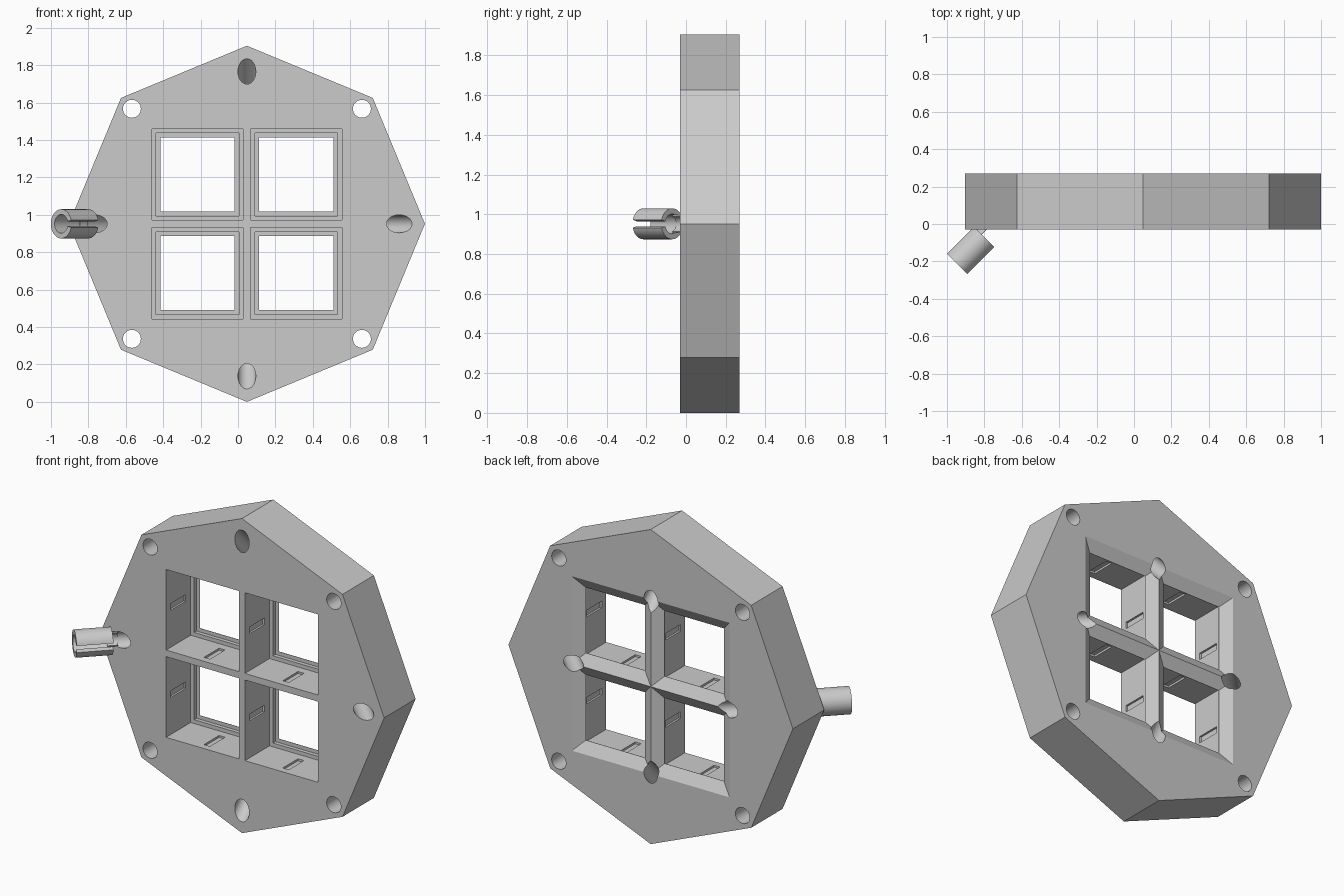
import bpy, bmesh
from math import pi, sin, cos, radians, asin, sqrt
from mathutils import Vector

if "Cube" in bpy.data.objects:
    bpy.data.objects.remove(bpy.data.objects["Cube"])

CX, CZ, R = 0.0475, 0.952, 0.952      # plate centre and radius
FRONT, BACK = -0.03, 0.27
LEDGE = 0.23                          # depth where the flared back begins
BORE = 0.048

grey = bpy.data.materials.new("plain_grey")
grey.use_nodes = True
grey.diffuse_color = (0.6, 0.6, 0.6, 1)
grey.node_tree.nodes["Principled BSDF"].inputs["Base Color"].default_value = (0.6, 0.6, 0.6, 1)


def make(name, rings):
    """Skin a list of equal-length point rings and cap both ends."""
    bm = bmesh.new()
    vs = [[bm.verts.new(p) for p in ring] for ring in rings]
    n = len(vs[0])
    for a, b in zip(vs, vs[1:]):
        for i in range(n):
            j = (i + 1) % n
            bm.faces.new((a[i], a[j], b[j], b[i]))
    bm.faces.new(vs[0])
    bm.faces.new(vs[-1])
    bm.normal_update()
    bmesh.ops.recalc_face_normals(bm, faces=bm.faces)
    if bm.calc_volume(signed=True) < 0:
        bmesh.ops.reverse_faces(bm, faces=bm.faces)
    mesh = bpy.data.meshes.new(name)
    bm.to_mesh(mesh)
    bm.free()
    obj = bpy.data.objects.new(name, mesh)
    bpy.context.collection.objects.link(obj)
    mesh.materials.append(grey)
    return obj


def rod(name, start, end, radius, sides):
    """Solid prism between two points."""
    start, end = Vector(start), Vector(end)
    turn = (end - start).to_track_quat('Z', 'Y')
    circle = [Vector((cos(2 * pi * i / sides), sin(2 * pi * i / sides), 0)) * radius
              for i in range(sides)]
    return make(name, [[p + turn @ c for c in circle] for p in (start, end)])


def rect(x, z, half_x, half_z, y):
    return [(x - half_x, y, z - half_z), (x + half_x, y, z - half_z),
            (x + half_x, y, z + half_z), (x - half_x, y, z + half_z)]


def arc_shell(name, centre, half, r_out, r_in, sweep, steps):
    """Open tube along the diagonal axis; its wall faces away from the open side."""
    axis = Vector((1, 1, 0)).normalized()
    side = Vector((-1, 1, 0)).normalized()
    up = Vector((0, 0, 1))
    rings = []
    for i in range(steps + 1):
        t = -sweep + 2 * sweep * i / steps
        d = side * cos(t) + up * sin(t)
        rings.append([Vector(centre) + axis * s * half + d * r
                      for s, r in ((-1, r_out), (1, r_out), (1, r_in), (-1, r_in))])
    return make(name, rings)


def cut(obj, cutters):
    """Subtract every cutter from the object and bake the result."""
    for cutter in cutters:
        mod = obj.modifiers.new("cut", 'BOOLEAN')
        mod.operation = 'DIFFERENCE'
        mod.solver = 'EXACT'
        mod.object = cutter
    bpy.context.view_layer.update()
    baked = bpy.data.meshes.new_from_object(
        obj.evaluated_get(bpy.context.evaluated_depsgraph_get()))
    obj.modifiers.clear()
    obj.data = baked


# Octagonal plate
plate = rod("octagonal_plate", (CX, FRONT, CZ), (CX, BACK, CZ), R, 8)

# Shallow flared recess in the back
recess = [make("recess_cutter", [rect(CX, CZ, h, h, y) for y, h in
                                 ((LEDGE, 0.462), (BACK + 0.01, 0.5445))])]

# Stepped windows, with retaining slots in their four walls
windows, slots = [], []
for sx in (-1, 1):
    for sz in (-1, 1):
        x, z = CX + sx * 0.264, CZ + sz * 0.264
        windows.append(make("window_cutter", [rect(x, z, h, h, y) for y, h in (
            (FRONT - 0.02, 0.244), (0.205, 0.244), (0.205, 0.221),
            (0.228, 0.221), (0.228, 0.198), (BACK + 0.03, 0.198))]))
        for a, b in ((0.256, 0.02), (0.02, 0.256)):
            slots.append(make("slot_cutter", [rect(x, z, a, b, y) for y in (0.012, 0.157)]))

# Straight corner holes and slanted holes on the axes
corner_holes, slanted_holes = [], []
centre, depth = Vector((CX, 0, CZ)), Vector((0, 1, 0))
for k in range(4):
    t = k * pi / 2
    u = Vector((cos(t), 0, sin(t)))
    p = centre + Vector((cos(t + pi / 4), 0, sin(t + pi / 4))) * 0.615 * sqrt(2)
    corner_holes.append(rod("corner_hole_cutter", p - depth * 0.1, p + depth * 0.4, BORE, 32))
    slanted_holes.append(rod("slanted_hole_cutter", centre + u * 0.915 - depth * 0.13,
                             centre + u * 0.385 + depth * 0.4, BORE, 32))

# Ridged cross bars between the windows, ending in the slanted holes
bars = []
for name, along, across in (("cross_bar_horizontal", Vector((1, 0, 0)), Vector((0, 0, 1))),
                            ("cross_bar_vertical", Vector((0, 0, 1)), Vector((1, 0, 0)))):
    bars.append(make(name, [[centre + along * e + across * w + depth * y for w, y in
                             ((-0.066, LEDGE), (0.066, LEDGE), (0, BACK - 0.001))]
                            for e in (-0.526, 0.526)]))

cut(plate, recess + windows + slots + corner_holes + slanted_holes)
for bar in bars:
    cut(bar, slanted_holes)
for cutter in recess + windows + slots + corner_holes + slanted_holes:
    bpy.data.objects.remove(cutter)

# Split clip sleeve in line with one slanted hole, with its thin tongue
clip = arc_shell("split_clip", (-0.873, -0.142, CZ), 0.1025, 0.078, 0.05,
                 pi - asin(0.02 / 0.078), 40)
tongue = arc_shell("clip_tongue", (-0.795, -0.057, CZ), 0.03, 0.0475, 0.04, radians(70), 14)

# Smooth round walls, keep hard edges
for obj in [plate, clip, tongue] + bars:
    bpy.ops.object.select_all(action='DESELECT')
    obj.select_set(True)
    bpy.context.view_layer.objects.active = obj
    bpy.ops.object.shade_smooth_by_angle(angle=radians(25))
